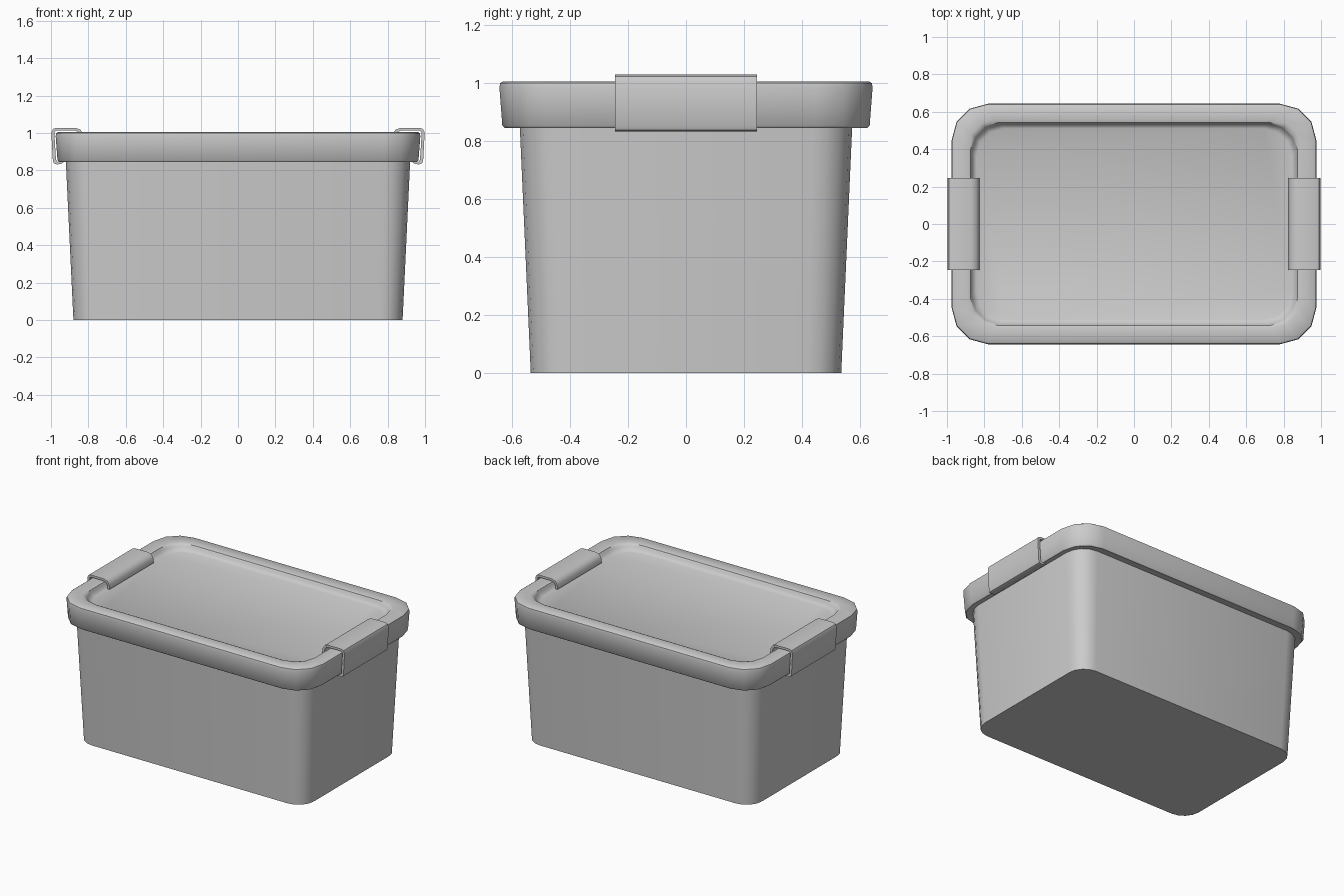
import bpy, bmesh, math

if "Cube" in bpy.data.objects:
    bpy.data.objects.remove(bpy.data.objects["Cube"])

def rounded_ring(bm, hx, hy, r, z, segs):
    """Ring of vertices around a rounded rectangle."""
    ring = []
    for i, (sx, sy) in enumerate([(1, 1), (-1, 1), (-1, -1), (1, -1)]):
        for k in range(segs + 1):
            a = math.radians(90 * (i + k / segs))
            ring.append(bm.verts.new((sx * (hx - r) + r * math.cos(a),
                                      sy * (hy - r) + r * math.sin(a), z)))
    return ring

def bridge(bm, a, b):
    n = len(a)
    for i in range(n):
        j = (i + 1) % n
        bm.faces.new((a[i], a[j], b[j], b[i]))

def finish(bm, name, angle=40):
    bmesh.ops.recalc_face_normals(bm, faces=bm.faces)
    mesh = bpy.data.meshes.new(name)
    bm.to_mesh(mesh)
    bm.free()
    ob = bpy.data.objects.new(name, mesh)
    bpy.context.collection.objects.link(ob)
    bpy.ops.object.select_all(action='DESELECT')
    ob.select_set(True)
    bpy.context.view_layer.objects.active = ob
    bpy.ops.object.shade_smooth_by_angle(angle=math.radians(angle))
    return ob

def stacked(name, sections, segs):
    """Closed solid from a list of (half x, half y, radius, z)."""
    bm = bmesh.new()
    rings = [rounded_ring(bm, *s, segs) for s in sections]
    for a, b in zip(rings, rings[1:]):
        bridge(bm, a, b)
    bm.faces.new(rings[0])
    bm.faces.new(rings[-1])
    return finish(bm, name)

# Tapered tub
stacked("tub", [(0.88, 0.535, 0.12, 0.0), (0.923, 0.575, 0.14, 0.90)], 4)

# Lid with rounded rim and recessed panel: (inset, height)
rim = [(0.05, 0.85), (0.018, 0.845), (0.01, 0.853), (0.0, 0.985),
       (0.003, 0.999), (0.012, 1.005), (0.085, 1.005), (0.100, 1.0),
       (0.108, 0.985), (0.116, 0.968), (0.132, 0.96)]
stacked("lid", [(0.975 - d, 0.643 - d, max(0.195 - d, 0.15), z) for d, z in rim], 3)

# Clip handles: C-shaped band hooked over the rim at each end
outer = [(0.825, 0.965), (0.828, 0.995), (0.842, 1.018), (0.87, 1.028),
         (0.972, 1.028), (0.99, 1.021), (0.998, 1.002), (0.990, 0.852),
         (0.984, 0.838), (0.968, 0.832), (0.945, 0.835), (0.93, 0.845)]
inner = [(0.938, 0.858), (0.95, 0.848), (0.965, 0.846), (0.973, 0.856),
         (0.982, 0.998), (0.978, 1.009), (0.968, 1.013), (0.872, 1.013),
         (0.853, 1.006), (0.843, 0.99), (0.84, 0.965)]
for side, name in ((1, "right_clip"), (-1, "left_clip")):
    bm = bmesh.new()
    ends = [[bm.verts.new((side * x, y, z)) for x, z in outer + inner]
            for y in (-0.245, 0.245)]
    bridge(bm, *ends)
    for e in ends:
        bm.faces.new(e)
    finish(bm, name)
